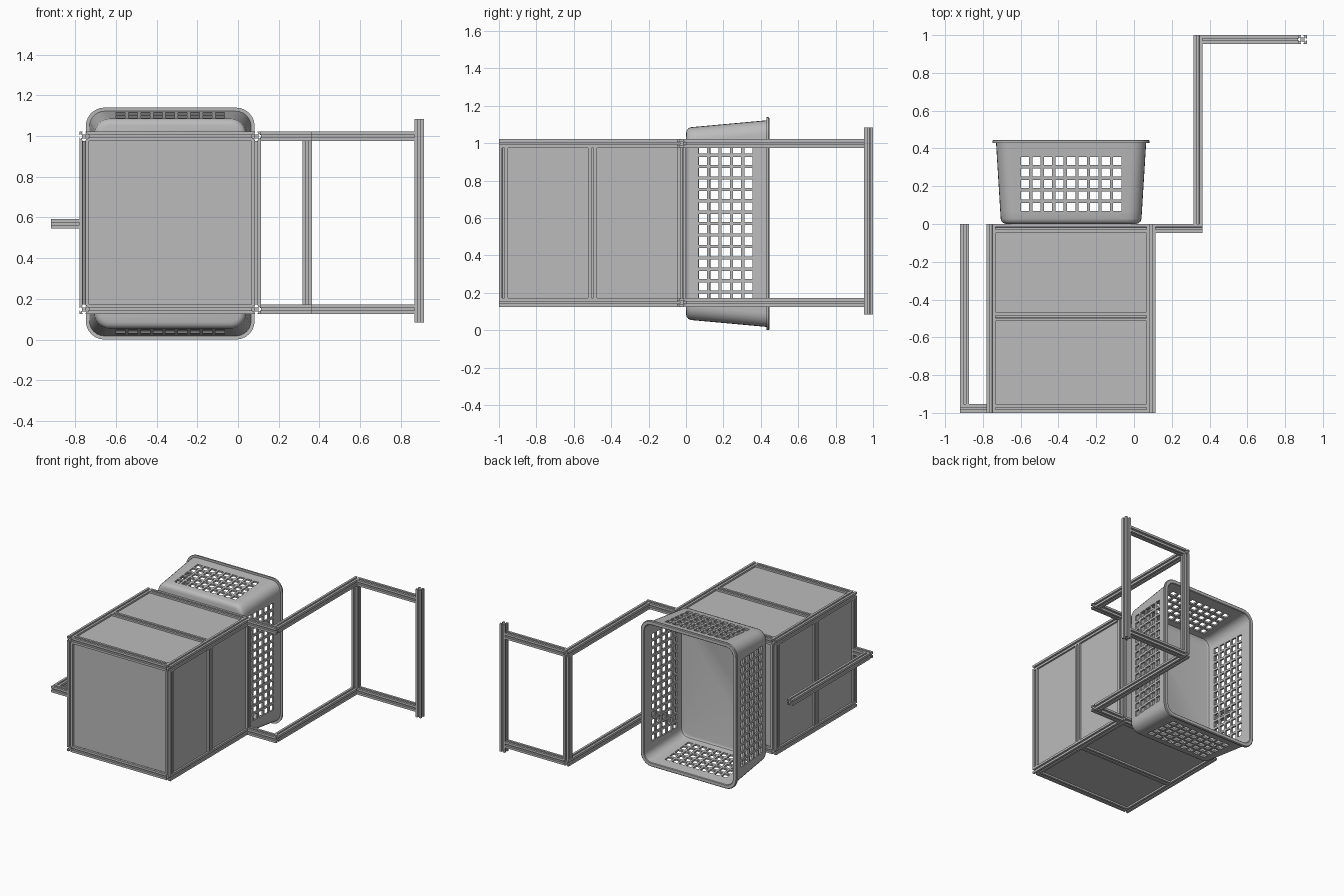
import bpy, bmesh, math
from mathutils import Vector

cube = bpy.data.objects.get("Cube")
if cube:
    bpy.data.objects.remove(cube, do_unlink=True)

grey = bpy.data.materials.new("plain_grey")
grey.use_nodes = True
GREY = (0.5, 0.5, 0.5, 1)
grey.diffuse_color = GREY
grey.node_tree.nodes["Principled BSDF"].inputs["Base Color"].default_value = GREY

W = 0.047            # extrusion width
H = W / 2
X0, X1 = -0.7565, 0.09   # box frame beam centres
Z0, Z1 = 0.1485, 0.9985
YF, YB = -1 + H, -H


def finish(name, bm):
    mesh = bpy.data.meshes.new(name)
    bm.to_mesh(mesh)
    bm.free()
    mesh.materials.append(grey)
    obj = bpy.data.objects.new(name, mesh)
    bpy.context.collection.objects.link(obj)
    return obj


# One side of the slotted extrusion section, turned four times
SIDE = [(-1, 1), (-.27, 1), (-.27, .8), (-.52, .8), (-.25, .42),
        (.25, .42), (.52, .8), (.27, .8), (.27, 1)]
SECTION = []
for k in range(4):
    for u, v in SIDE:
        for _ in range(k):
            u, v = v, -u
        SECTION.append((u * H, v * H))


def beam(name, axis, start, end, p, q):
    """Slotted bar along an axis; p, q are its centre on the other two axes."""
    a = "xyz".index(axis)
    bm = bmesh.new()

    def place(t, u, v):
        co = [p + u, q + v]
        co.insert(a, t)
        return bm.verts.new(co)
    lo = [place(start, u, v) for u, v in SECTION]
    hi = [place(end, u, v) for u, v in SECTION]
    n = len(lo)
    bm.faces.new(lo)
    bm.faces.new(hi)
    for i in range(n):
        j = (i + 1) % n
        bm.faces.new((lo[i], lo[j], hi[j], hi[i]))
    bmesh.ops.recalc_face_normals(bm, faces=bm.faces)
    return finish(name, bm)


def plate(name, lo, hi):
    bm = bmesh.new()
    bmesh.ops.create_cube(bm, size=1)
    lo, hi = Vector(lo), Vector(hi)
    for v in bm.verts:
        v.co = (lo + hi) / 2 + v.co * (hi - lo)
    return finish(name, bm)


# Box frame
for sx, x in (("right", X0), ("left", X1)):
    for sz, z in (("bottom", Z0), ("top", Z1)):
        beam(f"box_rail_{sx}_{sz}", "y", -1, 0, x, z)
    for sy, y in (("front", YF), ("middle", -0.5), ("back", YB)):
        beam(f"box_post_{sx}_{sy}", "z", Z0 + H, Z1 - H, x, y)
for sz, z in (("bottom", Z0), ("top", Z1)):
    for sy, y in (("front", YF), ("middle", -0.49), ("back", YB)):
        beam(f"box_crossbar_{sz}_{sy}", "x", X0 + H, X1 - H, y, z)

# Recessed panels
T = 0.006
IN = 0.004
for sy, y in (("front", YF), ("back", YB)):
    plate(f"panel_{sy}", (X0 + H, y - T, Z0 + H), (X1 - H, y + T, Z1 - H))
for part, ya, yb in (("front", YF + H, -0.5 - H), ("back", -0.5 + H, YB - H)):
    for sx, x in (("right", X0 - IN), ("left", X1 + IN)):
        plate(f"panel_{sx}_{part}", (x - T, ya, Z0 + H), (x + T, yb, Z1 - H))
for part, ya, yb in (("front", YF + H, -0.49 - H), ("back", -0.49 + H, YB - H)):
    for sz, z in (("bottom", Z0 - IN), ("top", Z1 + IN)):
        plate(f"panel_{sz}_{part}", (X0 + H, ya, z - T), (X1 - H, yb, z + T))

# Side handle on the right
HX, HZ = -0.92 + H, 0.57
beam("handle_stub", "x", HX - H, X0 - H, YF, HZ)
beam("handle_bar", "y", YF + H, 0, HX, HZ)

# Stepped arm on the left
AX, EX = 0.363 - H, 0.915 - H
for sz, z in (("bottom", Z0), ("top", Z1)):
    beam(f"arm_root_{sz}", "x", X1 + H, AX + H, YB, z)
    beam(f"arm_long_{sz}", "y", 0, 1, AX, z)
    beam(f"arm_tip_{sz}", "x", AX + H, EX - H, 1 - H, z)
beam("arm_corner_post", "z", Z0 + H, Z1 - H, AX, 1 - H)
beam("arm_end_post", "z", 0.085, 1.085, EX, 1 - H)

# Basket with square holes, opening to the back
CX, CZ = -0.333, 0.57
PITCH, HALF_HOLE = 0.061, 0.022
ARC = 6


def hole_edges(count):
    mids = [(i - (count - 1) / 2) * PITCH for i in range(count)]
    return [m + s * HALF_HOLE for m in mids for s in (-1, 1)]


XS, ZS, YS = hole_edges(9), hole_edges(14), [0.212 + e for e in hole_edges(5)]


def ring(bm, y, a, b, r):
    """Rounded rectangle of vertices, plus the indices where holes start."""
    pts, holes = [], set()
    sides = ([(a, z) for z in ZS], [(x, b) for x in reversed(XS)],
             [(-a, z) for z in reversed(ZS)], [(x, -b) for x in XS])
    corners = ((1, 1), (-1, 1), (-1, -1), (1, -1))
    for k, (side, (cx, cz)) in enumerate(zip(sides, corners)):
        holes.update(range(len(pts), len(pts) + len(side), 2))
        pts += side
        for i in range(ARC + 1):
            t = math.pi / 2 * (k + i / ARC)
            pts.append((cx * (a - r) + r * math.cos(t), cz * (b - r) + r * math.sin(t)))
    return [bm.verts.new((CX + x, y, CZ + z)) for x, z in pts], holes


def smooth(obj):
    bpy.ops.object.select_all(action="DESELECT")
    obj.select_set(True)
    bpy.context.view_layer.objects.active = obj
    for mod in list(obj.modifiers):
        bpy.ops.object.modifier_apply(modifier=mod.name)
    bpy.ops.object.shade_smooth_by_angle(angle=math.radians(35))


bm = bmesh.new()
levels = [(0, .03), (.004, .015), (.013, .004), (.028, 0)] + [(y, 0) for y in YS] + [(.44, 0)]
rings = []
for y, inset in levels:
    t = y / 0.44
    verts, holes = ring(bm, y, .371 + .027 * t - inset, .513 + .04 * t - inset, .075 - inset)
    rings.append(verts)
bm.faces.new(rings[0])
for k in range(len(rings) - 1):
    lo, hi = rings[k], rings[k + 1]
    hole_row = k >= 4 and k % 2 == 0 and k < len(rings) - 2
    for i in range(len(lo)):
        if hole_row and i in holes:
            continue
        j = (i + 1) % len(lo)
        bm.faces.new((lo[i], hi[i], hi[j], lo[j]))
basket = finish("basket_shell", bm)
shell = basket.modifiers.new("thickness", "SOLIDIFY")
shell.thickness = 0.014
shell.offset = -1
smooth(basket)

# Basket rim
bm = bmesh.new()
lip = [(-.015, .432), (-.015, .442), (-.011, .446), (.012, .446), (.017, .441), (.017, .43)]
rings = [ring(bm, y, .398 + o, .553 + o, .075 + o)[0] for o, y in lip]
for k in range(len(rings)):
    lo, hi = rings[k - 1], rings[k]
    for i in range(len(lo)):
        j = (i + 1) % len(lo)
        bm.faces.new((lo[i], hi[i], hi[j], lo[j]))
bmesh.ops.recalc_face_normals(bm, faces=bm.faces)
smooth(finish("basket_rim", bm))
